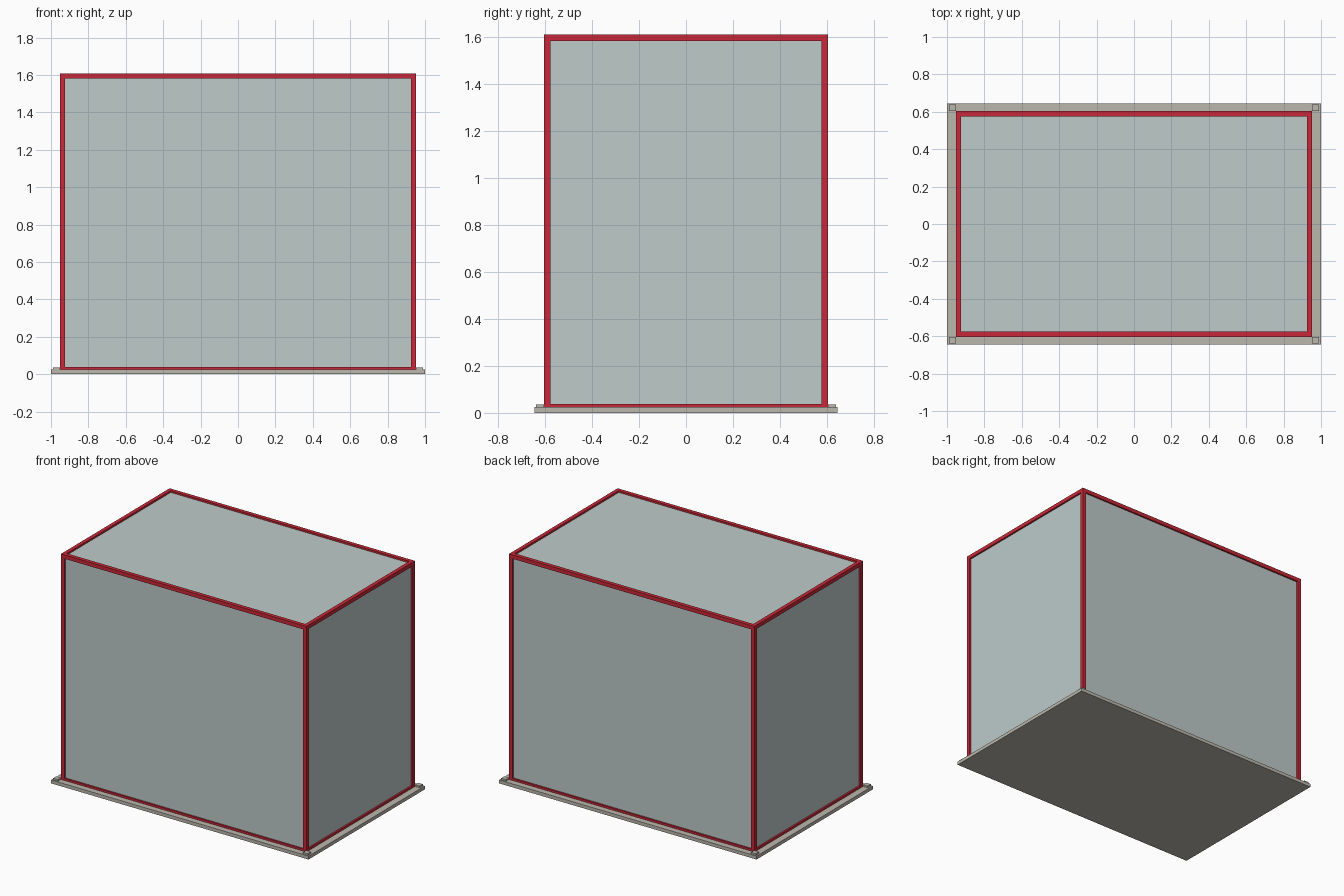
import bpy

# Remove the default cube
if "Cube" in bpy.data.objects:
    bpy.data.objects.remove(bpy.data.objects["Cube"], do_unlink=True)


def material(name, rgb):
    mat = bpy.data.materials.new(name)
    mat.use_nodes = True
    color = (*rgb, 1.0)
    mat.diffuse_color = color
    mat.node_tree.nodes["Principled BSDF"].inputs["Base Color"].default_value = color
    return mat


def box(name, low, high, mat):
    bpy.ops.mesh.primitive_cube_add(size=1, location=[(a + b) / 2 for a, b in zip(low, high)])
    ob = bpy.context.object
    ob.name = name
    ob.scale = [b - a for a, b in zip(low, high)]
    bpy.ops.object.transform_apply(location=False, rotation=False, scale=True)
    ob.data.materials.append(mat)
    return ob


stone = material("warm grey", (0.50, 0.475, 0.42))
red = material("frame red", (0.58, 0.022, 0.04))
glass = material("pale glass", (0.51, 0.60, 0.59))

# Main sizes: half width, half depth, base top, roof, bar width, glass recess
W, D, BASE, TOP = 0.953, 0.603, 0.024, 1.608
BAR, RECESS = 0.027, 0.012
SILL = 0.038

# Base slab
box("base_slab", (-1, -0.645, 0), (1, 0.645, BASE), stone)

# Glass enclosure, set back slightly behind the frame
box("glass_enclosure", (-W + RECESS, -D + RECESS, BASE),
    (W - RECESS, D - RECESS, TOP - RECESS), glass)


def span(side, outer, width):
    """Sorted interval of a bar lying against one side."""
    return sorted((side * outer, side * (outer - width)))


# Corner posts and the small pads outside them
for sx, x_name in ((-1, "right"), (1, "left")):
    for sy, y_name in ((-1, "front"), (1, "back")):
        x0, x1 = span(sx, W, BAR)
        y0, y1 = span(sy, D, BAR)
        box(f"corner_post_{y_name}_{x_name}", (x0, y0, BASE), (x1, y1, TOP), red)
        x0, x1 = span(sx, 0.989, 0.036)
        y0, y1 = span(sy, 0.638, 0.035)
        box(f"corner_pad_{y_name}_{x_name}", (x0, y0, BASE), (x1, y1, 0.036), stone)

# Horizontal rails between the posts, at sill and roof level
for level, z0, z1 in (("sill", BASE, SILL), ("roof", TOP - BAR, TOP)):
    for s, x_name, y_name in ((-1, "right", "front"), (1, "left", "back")):
        y0, y1 = span(s, D, BAR)
        box(f"{level}_rail_{y_name}", (-W + BAR, y0, z0), (W - BAR, y1, z1), red)
        x0, x1 = span(s, W, BAR)
        box(f"{level}_rail_{x_name}", (x0, -D + BAR, z0), (x1, D - BAR, z1), red)
